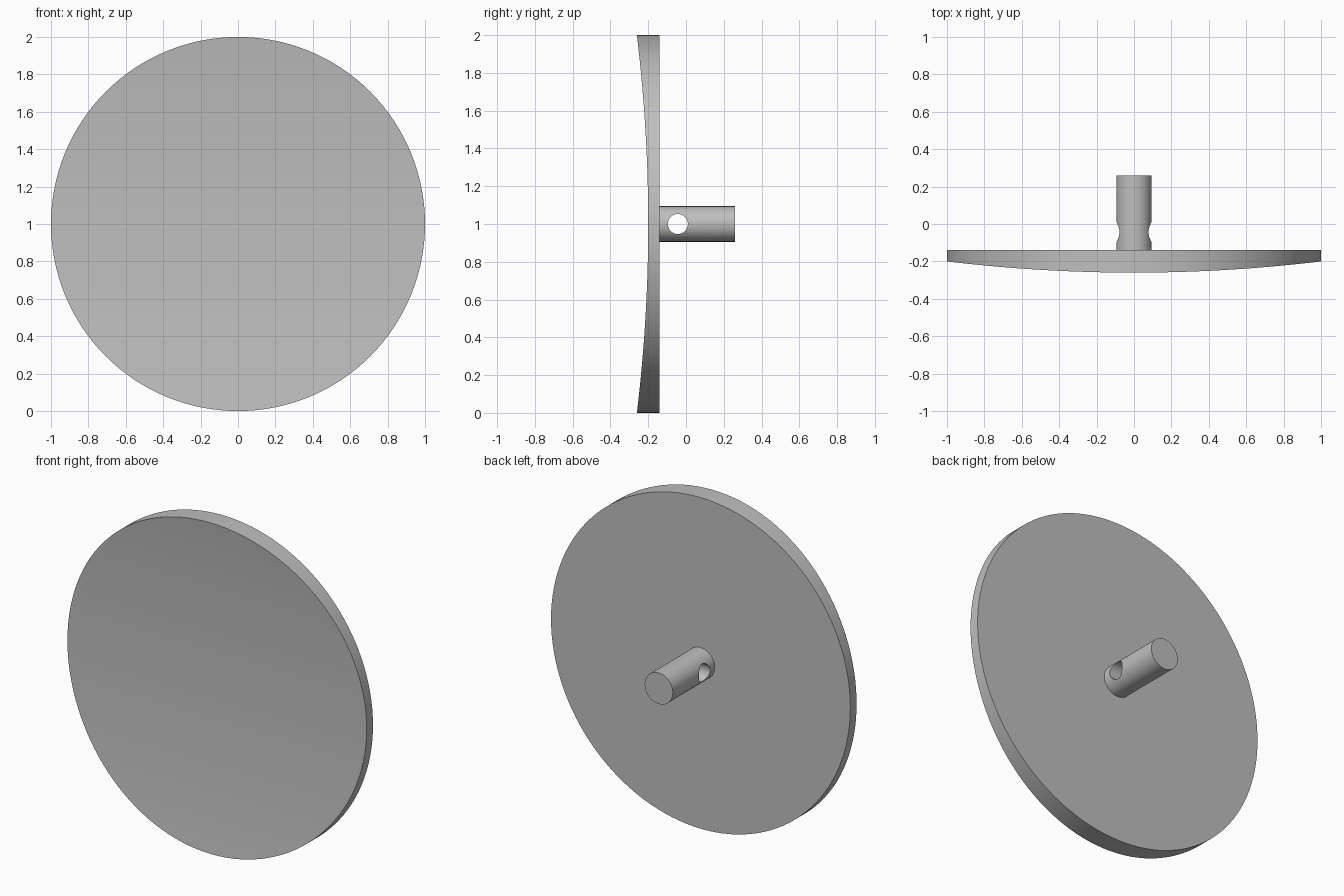
import bpy, bmesh, math
from mathutils import Matrix

cube = bpy.data.objects.get("Cube")
if cube:
    bpy.data.objects.remove(cube, do_unlink=True)

BACK_Y = -0.14      # flat rear face of the dish
CENTRE_Y = -0.20    # shallowest line of the hollow front
DEPTH = 0.06        # depth of the hollow
SEGMENTS = 128

grey = bpy.data.materials.new("plain grey")
grey.use_nodes = True
grey.diffuse_color = (0.52, 0.52, 0.52, 1)
grey.node_tree.nodes["Principled BSDF"].inputs["Base Color"].default_value = grey.diffuse_color


def make_object(name, bm):
    bmesh.ops.recalc_face_normals(bm, faces=bm.faces)
    mesh = bpy.data.meshes.new(name)
    bm.to_mesh(mesh)
    bm.free()
    mesh.materials.append(grey)
    obj = bpy.data.objects.new(name, mesh)
    bpy.context.collection.objects.link(obj)
    return obj


def make_rod(name, radius, length, axis, location):
    bm = bmesh.new()
    turn = Matrix.Rotation(math.pi / 2, 4, axis)
    bmesh.ops.create_cone(bm, cap_ends=True, segments=64, radius1=radius, radius2=radius,
                          depth=length, matrix=Matrix.Translation(location) @ turn)
    return make_object(name, bm)


def smooth(obj):
    bpy.ops.object.select_all(action='DESELECT')
    obj.select_set(True)
    bpy.context.view_layer.objects.active = obj
    bpy.ops.object.shade_smooth_by_angle(angle=math.radians(30))


# Round disc: flat back, front hollowed along z only
bm = bmesh.new()
front, back = [], []
for i in range(SEGMENTS):
    a = math.tau * i / SEGMENTS
    x, z = math.sin(a), math.cos(a)
    front.append(bm.verts.new((x, CENTRE_Y - DEPTH * z * z, 1 + z)))
    back.append(bm.verts.new((x, BACK_Y, 1 + z)))
bm.faces.new(back)
for i in range(SEGMENTS):
    j = (i + 1) % SEGMENTS
    bm.faces.new((front[i], front[j], back[j], back[i]))
# Level strips across the hollow, from the top vertex to the bottom one
for i in range(SEGMENTS // 2):
    strip = [front[i], front[i + 1], front[-i - 1], front[-i]]
    bm.faces.new(list(dict.fromkeys(strip)))
disc = make_object("disc", bm)
smooth(disc)

# Rear peg with a cross hole
peg = make_rod("peg", 0.094, 0.40, 'X', (0, 0.06, 1))
cutter = make_rod("hole_cutter", 0.053, 0.6, 'Y', (0, -0.043, 1))
cutter.hide_render = True
cut = peg.modifiers.new("cross hole", 'BOOLEAN')
cut.operation = 'DIFFERENCE'
cut.solver = 'EXACT'
cut.object = cutter
bpy.context.view_layer.objects.active = peg
bpy.ops.object.modifier_apply(modifier=cut.name)
bpy.data.objects.remove(cutter, do_unlink=True)
smooth(peg)
